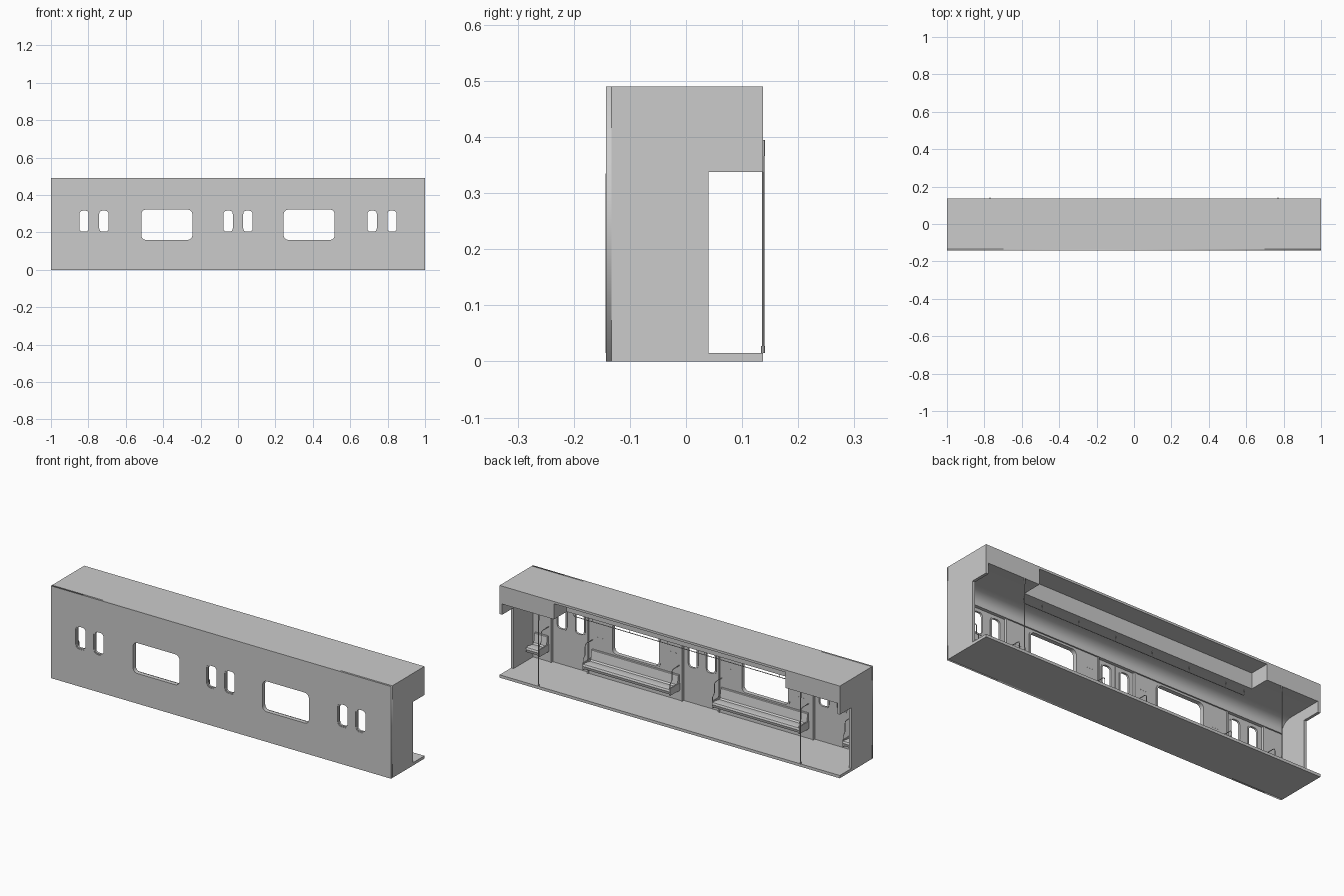
import bpy, bmesh, math

if "Cube" in bpy.data.objects:
    bpy.data.objects.remove(bpy.data.objects["Cube"])


def finish(ob, name, smooth=False):
    ob.name = name
    if smooth:
        bpy.ops.object.select_all(action='DESELECT')
        bpy.context.view_layer.objects.active = ob
        ob.select_set(True)
        bpy.ops.object.shade_smooth_by_angle(angle=math.radians(35))
    return ob


def prism(name, profile, x0, x1, smooth=False):
    """Extrude a (y, z) outline from x0 to x1."""
    bm = bmesh.new()
    face = bm.faces.new([bm.verts.new((x0, y, z)) for y, z in profile])
    ext = bmesh.ops.extrude_face_region(bm, geom=[face])
    moved = [v for v in ext['geom'] if isinstance(v, bmesh.types.BMVert)]
    bmesh.ops.translate(bm, vec=(x1 - x0, 0, 0), verts=moved)
    bmesh.ops.recalc_face_normals(bm, faces=bm.faces)
    me = bpy.data.meshes.new(name)
    bm.to_mesh(me)
    bm.free()
    ob = bpy.data.objects.new(name, me)
    bpy.context.collection.objects.link(ob)
    return finish(ob, name, smooth)


def box(name, x0, x1, y0, y1, z0, z1):
    return prism(name, [(y0, z0), (y1, z0), (y1, z1), (y0, z1)], x0, x1)


def to_mesh(cu, name, smooth):
    ob = bpy.data.objects.new(name, cu)
    bpy.context.collection.objects.link(ob)
    bpy.ops.object.select_all(action='DESELECT')
    bpy.context.view_layer.objects.active = ob
    ob.select_set(True)
    return ob


def convert(ob, name, smooth):
    bpy.ops.object.convert(target='MESH')
    return finish(bpy.context.view_layer.objects.active, name, smooth)


def rounded(x0, x1, z0, z1, r=0.0, n=5):
    """Rounded rectangle outline in x, z."""
    if r == 0:
        return [(x0, z0), (x1, z0), (x1, z1), (x0, z1)]
    pts = []
    for k, (cx, cz) in enumerate([(x1 - r, z1 - r), (x0 + r, z1 - r), (x0 + r, z0 + r), (x1 - r, z0 + r)]):
        for i in range(n + 1):
            a = math.pi / 2 * (k + i / n)
            pts.append((cx + r * math.cos(a), cz + r * math.sin(a)))
    return pts


def sheet(name, loops, y0, y1):
    """Upright plate with holes: first loop is the outline, the rest are holes."""
    cu = bpy.data.curves.new(name, 'CURVE')
    cu.dimensions = '2D'
    cu.fill_mode = 'BOTH'
    cu.extrude = (y1 - y0) / 2
    for pts in loops:
        sp = cu.splines.new('POLY')
        sp.points.add(len(pts) - 1)
        for p, (x, z) in zip(sp.points, pts):
            p.co = (x, z, 0, 1)
        sp.use_cyclic_u = True
    ob = to_mesh(cu, name, False)
    ob.rotation_euler = (math.pi / 2, 0, 0)
    ob.location.y = (y0 + y1) / 2
    return convert(ob, name, False)


def tube(name, pts, r):
    cu = bpy.data.curves.new(name, 'CURVE')
    cu.dimensions = '3D'
    cu.bevel_depth = r
    cu.bevel_resolution = 2
    cu.use_fill_caps = True
    sp = cu.splines.new('POLY')
    sp.points.add(len(pts) - 1)
    for p, co in zip(sp.points, pts):
        p.co = (*co, 1)
    return convert(to_mesh(cu, name, True), name, True)


OUT, SKIN, IN, BACK = -0.143, -0.133, -0.123, 0.137
doors = (-0.77, 0.0, 0.77)
door_windows = [(d + s * 0.053 - 0.031, d + s * 0.053 + 0.031, 0.198, 0.322) for d in doors for s in (-1, 1)]
big_windows = [(-0.517, -0.244, 0.16, 0.322), (0.244, 0.517, 0.16, 0.322)]

# Outer side wall with all the window openings
sheet("outer_wall", [rounded(-1, 1, 0, 0.49)] + [rounded(*w, 0.022) for w in door_windows]
      + [rounded(*w, 0.025) for w in big_windows], OUT, SKIN)

# Door window gaskets and door seams
for x0, x1, z0, z1 in door_windows:
    sheet("door_window_frame", [rounded(x0 - .001, x1 + .001, z0 - .001, z1 + .001, 0.023),
                                rounded(x0 + .006, x1 - .006, z0 + .006, z1 - .006, 0.017)], -0.141, -0.130)
for d in doors:
    box("door_seam", d - 0.001, d + 0.001, OUT - 0.0005, SKIN + 0.001, 0.015, 0.335)

# Floor, roof and end walls
box("floor", -1, 1, SKIN, BACK, 0, 0.015)
box("roof", -0.985, 0.985, SKIN, BACK, 0.478, 0.49)
for s in (-1, 1):
    prism("end_wall", [(SKIN, 0.015), (0.04, 0.015), (0.04, 0.338), (BACK, 0.338), (BACK, 0.49), (SKIN, 0.49)],
          s * 0.985, s)


# Ceiling with curved cove; the middle is recessed towards the open side
def ceiling(y_end):
    arc = [(-0.055 - 0.063 * math.cos(a), 0.345 + 0.05 * math.sin(a))
           for a in [math.pi / 2 * i / 8 for i in range(9)]]
    return [(SKIN, 0.335), (-0.116, 0.335), (-0.116, 0.345)] + arc + [(y_end, 0.395), (y_end, 0.478), (SKIN, 0.478)]


prism("middle_ceiling", ceiling(0.03), -0.68, 0.68, True)
for s in (-1, 1):
    prism("end_ceiling", ceiling(BACK), s * 0.68, s * 0.985, True)

seat_profile = [(IN, 0.065), (-0.06, 0.068), (-0.044, 0.075), (-0.040, 0.090), (-0.044, 0.100), (-0.055, 0.103),
                (-0.098, 0.096), (-0.106, 0.102), (-0.114, 0.148), (-0.117, 0.151), (IN, 0.151)]


def armrest(x):
    tube("armrest_rail", [(x, IN, 0.20), (x, -0.075, 0.20), (x, -0.064, 0.197), (x, -0.060, 0.188),
                          (x, -0.060, 0.145), (x, -0.052, 0.135), (x, -0.044, 0.128), (x, -0.044, 0.085)], 0.002)
    box("seat_end_bracket", x - 0.003, x + 0.003, IN, -0.042, 0.070, 0.108)


for s in (-1, 1):
    # Inner wall panels between the doors and at the ends
    win = big_windows[0 if s < 0 else 1]
    xa, xb = sorted((s * 0.11, s * 0.66))
    sheet("window_wall_panel", [rounded(xa, xb, 0.015, 0.336), rounded(*win, 0.025)], SKIN, IN)
    x0, x1, z0, z1 = win
    sheet("window_frame", [rounded(x0 - .009, x1 + .009, z0 - .009, z1 + .009, 0.034), rounded(*win, 0.025)],
          IN, IN + 0.003)
    box("end_wall_panel", s * 0.88, s * 0.985, SKIN, IN, 0.015, 0.336)

    # Door jambs
    for x in (0.11, 0.66, 0.88):
        box("door_jamb", s * x - 0.004, s * x + 0.004, SKIN, IN + 0.004, 0.015, 0.335)

    # Long bench, end seat and their rails
    prism("bench_seat", seat_profile, s * 0.125, s * 0.635, True)
    prism("end_seat", seat_profile, s * 0.895, s * 0.97, True)
    for x in (0.125, 0.635, 0.893):
        armrest(s * x)

    # Small wall studs
    for x, z in ((0.16, 0.26), (0.59, 0.22)):
        for i in (-1, 0, 1):
            tube("wall_stud", [(s * x + i * 0.015, IN, z), (s * x + i * 0.015, IN + 0.002, z)], 0.002)

    # Floor-to-ceiling pole with collars
    px, py = s * 0.77, 0.1375
    tube("pole", [(px, py, 0.015), (px, py, 0.395)], 0.002)
    tube("pole_foot", [(px, py, 0.015), (px, py, 0.028)], 0.0036)
    tube("pole_head", [(px, py, 0.366), (px, py, 0.395)], 0.0036)

    # Overhead rail hangers
    for x in (0.11, 0.33, 0.55):
        tube("rail_hanger", [(s * x, 0, 0.365), (s * x, 0, 0.396)], 0.0015)

# Overhead grab rail with bent ends
tube("overhead_rail", [(-0.66, 0, 0.396), (-0.66, 0, 0.374), (-0.657, 0, 0.367), (-0.65, 0, 0.365),
                       (0.65, 0, 0.365), (0.657, 0, 0.367), (0.66, 0, 0.374), (0.66, 0, 0.396)], 0.002)
